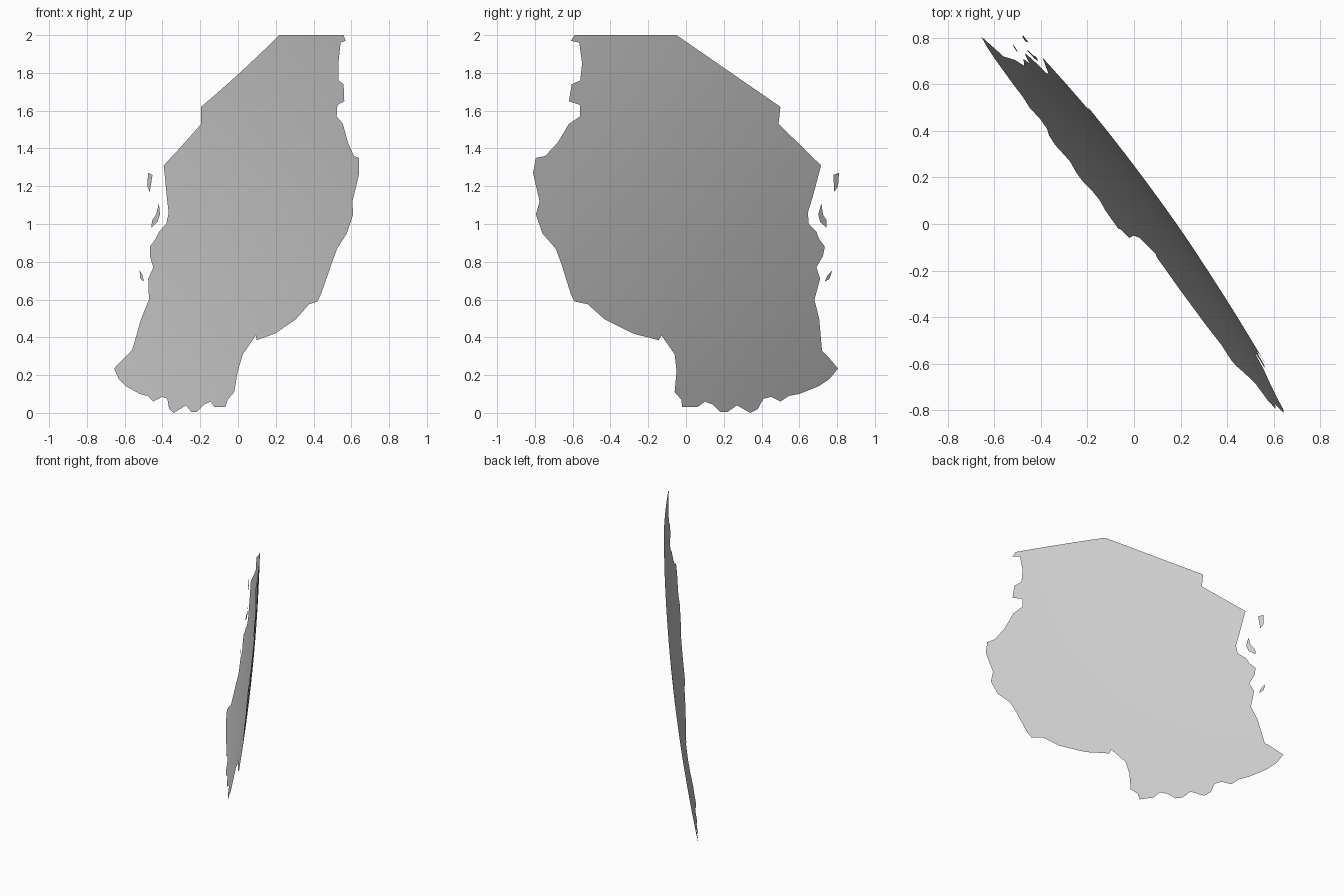
import bpy, bmesh, math
from mathutils import Vector

if "Cube" in bpy.data.objects:
    bpy.data.objects.remove(bpy.data.objects["Cube"])

# Map-shaped sheet lying on a large sphere; outlines are (y, z) as seen from the right
CENTRE = Vector((-8.653, -6.03, 2.19))
RADIUS = 10.7
STEP = 0.1

# Mainland outline, walked clockwise from the top corner
north_border = [(-.05, 2), (.5, 1.62), (.49, 1.53), (.715, 1.31)]
east_coast = [(.67, 1.14), (.645, 1.06), (.65, 1), (.69, .96), (.705, .92),
              (.735, .88), (.725, .83), (.69, .77), (.71, .71), (.68, .6),
              (.705, .5), (.72, .33), (.75, .3), (.805, .235)]
south_border = [(.76, .18), (.7, .14), (.6, .1), (.545, .09), (.5, .06),
                (.45, .085), (.41, .075), (.38, .02), (.34, 0), (.27, .04),
                (.22, .005), (.18, .005), (.14, .045), (.1, .06), (.06, .03),
                (-.02, .03)]
west_border = [(-.025, .07), (-.06, .11), (-.05, .22), (-.06, .31), (-.13, .41),
               (-.145, .385), (-.28, .42), (-.43, .495), (-.52, .575),
               (-.59, .59), (-.61, .63), (-.66, .79), (-.69, .87), (-.76, .95),
               (-.795, 1.05), (-.775, 1.12), (-.81, 1.27), (-.795, 1.35),
               (-.745, 1.36), (-.68, 1.43), (-.62, 1.53), (-.56, 1.57),
               (-.56, 1.63), (-.62, 1.65), (-.605, 1.74), (-.56, 1.76),
               (-.55, 1.85), (-.565, 1.96), (-.61, 1.97), (-.59, 2)]

# Offshore islands
north_island = [(.78, 1.26), (.81, 1.27), (.805, 1.2), (.785, 1.17)]
middle_island = [(.717, 1.11), (.725, 1.05), (.745, 1.02), (.745, .98),
                 (.71, 1.01), (.7, 1.05)]
south_island = [(.735, .695), (.76, .71), (.775, .755), (.75, .73)]


def sphere_patch(name, outline):
    """Fill an outline, slice it into a grid and press it onto the sphere."""
    bm = bmesh.new()
    bm.faces.new([bm.verts.new((0, y, z)) for y, z in outline])
    bm.normal_update()
    for axis in (1, 2):
        values = [p[axis - 1] for p in outline]
        first = math.floor(min(values) / STEP) + 1
        last = math.ceil(max(values) / STEP)
        for i in range(first, last):
            # small offset keeps cuts away from outline points
            co, no = Vector(), Vector()
            co[axis] = i * STEP + 0.0033
            no[axis] = 1
            bmesh.ops.bisect_plane(bm, geom=bm.verts[:] + bm.edges[:] + bm.faces[:],
                                   dist=1e-5, plane_co=co, plane_no=no)
    bmesh.ops.triangulate(bm, faces=bm.faces[:])
    for v in bm.verts:
        dy, dz = v.co.y - CENTRE.y, v.co.z - CENTRE.z
        v.co.x = CENTRE.x + math.sqrt(RADIUS ** 2 - dy * dy - dz * dz)
    bm.normal_update()
    # face outward from the sphere
    bmesh.ops.reverse_faces(bm, faces=[f for f in bm.faces if f.normal.x < 0])
    for f in bm.faces:
        f.smooth = True
    mesh = bpy.data.meshes.new(name)
    bm.to_mesh(mesh)
    bm.free()
    obj = bpy.data.objects.new(name, mesh)
    bpy.context.collection.objects.link(obj)


sphere_patch("mainland", north_border + east_coast + south_border + west_border)
sphere_patch("north_island", north_island)
sphere_patch("middle_island", middle_island)
sphere_patch("south_island", south_island)
